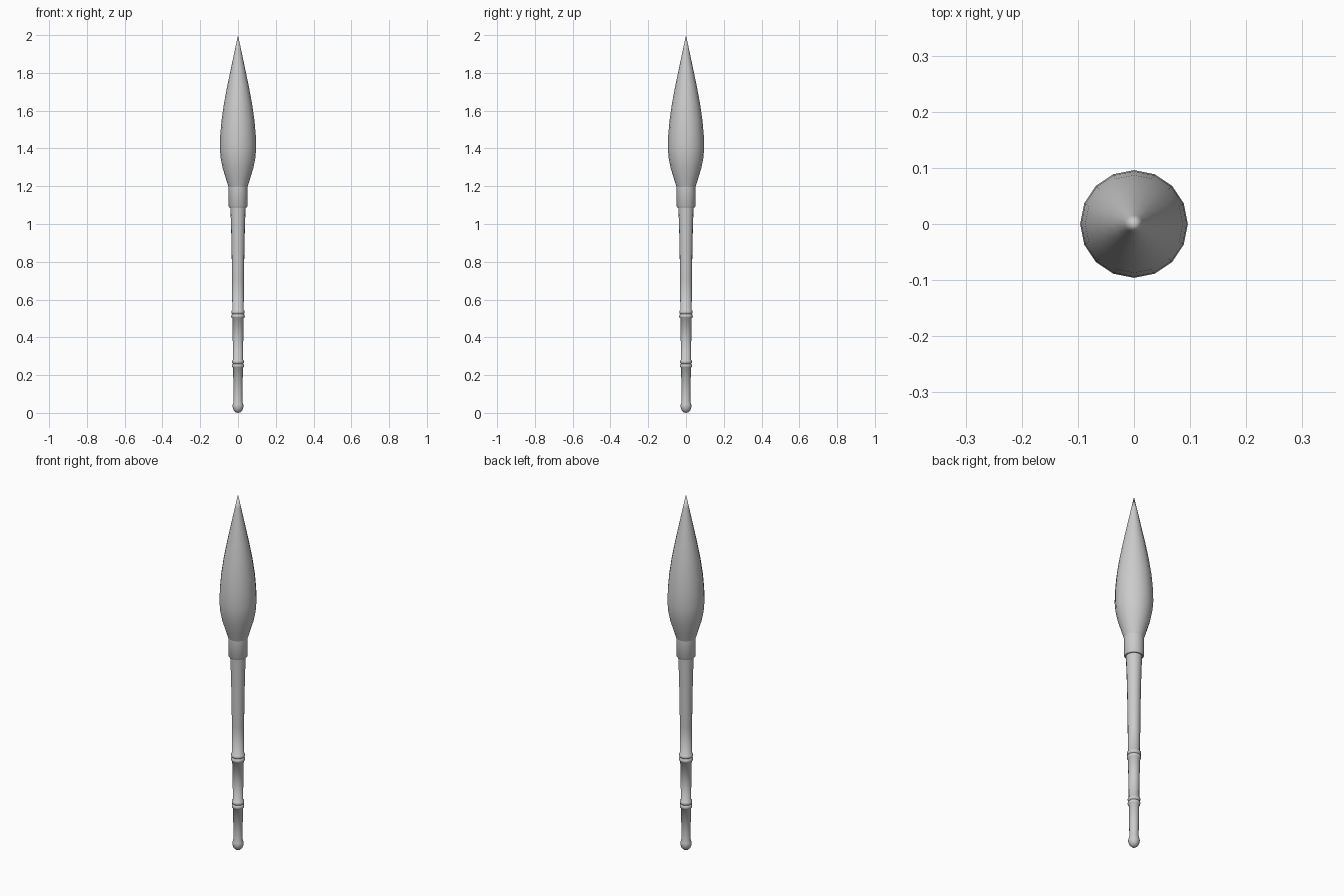
import bpy, bmesh, math

if "Cube" in bpy.data.objects:
    bpy.data.objects.remove(bpy.data.objects["Cube"])

SIDES = 16


def lathe(name, profile, angle=40):
    """Revolve (radius, z) points around z; radius 0 makes a pole."""
    bm = bmesh.new()
    rings = []
    for r, z in profile:
        if r == 0:
            rings.append([bm.verts.new((0, 0, z))])
        else:
            rings.append([bm.verts.new((r * math.cos(2 * math.pi * i / SIDES),
                                        r * math.sin(2 * math.pi * i / SIDES), z))
                          for i in range(SIDES)])
    for a, b in zip(rings, rings[1:]):
        for i in range(SIDES):
            j = (i + 1) % SIDES
            if len(a) == 1:
                bm.faces.new((a[0], b[j], b[i]))
            elif len(b) == 1:
                bm.faces.new((a[i], a[j], b[0]))
            else:
                bm.faces.new((a[i], a[j], b[j], b[i]))
    bmesh.ops.recalc_face_normals(bm, faces=bm.faces[:])
    mesh = bpy.data.meshes.new(name)
    bm.to_mesh(mesh)
    bm.free()
    ob = bpy.data.objects.new(name, mesh)
    bpy.context.collection.objects.link(ob)
    bpy.ops.object.select_all(action='DESELECT')
    ob.select_set(True)
    bpy.context.view_layer.objects.active = ob
    bpy.ops.object.shade_smooth_by_angle(angle=math.radians(angle))
    return ob


def double_ring(z, r):
    """Two rounded beads stacked around height z on a shaft of radius r."""
    pts = []
    for c in (z - 0.011, z + 0.011):
        pts += [(r, c - 0.011), (r + 0.004, c - 0.008), (r + 0.006, c),
                (r + 0.004, c + 0.008)]
    return pts + [(r, z + 0.022)]


# Handle: rounded end knob, two pairs of beads, flaring shaft
handle = [(0, 0), (0.012, 0.003), (0.023, 0.014), (0.029, 0.032),
          (0.028, 0.045), (0.023, 0.06)]
handle += double_ring(0.26, 0.026)
handle += double_ring(0.523, 0.030)
handle += [(0.0315, 0.7), (0.034, 0.88), (0.037, 1.0), (0.041, 1.10), (0, 1.10)]
lathe("handle", handle, 60)

# Ferrule: collar with a small bevel at the bottom
lathe("ferrule", [(0, 1.088), (0.046, 1.088), (0.050, 1.094), (0.050, 1.20), (0, 1.20)])

# Bristles: swollen tuft drawn to a point
lathe("bristles", [(0, 1.195), (0.050, 1.195), (0.064, 1.24), (0.081, 1.295),
                   (0.092, 1.35), (0.096, 1.40), (0.094, 1.47), (0.087, 1.55),
                   (0.074, 1.64), (0.056, 1.735), (0.036, 1.83),
                   (0.016, 1.925), (0, 2.0)])
